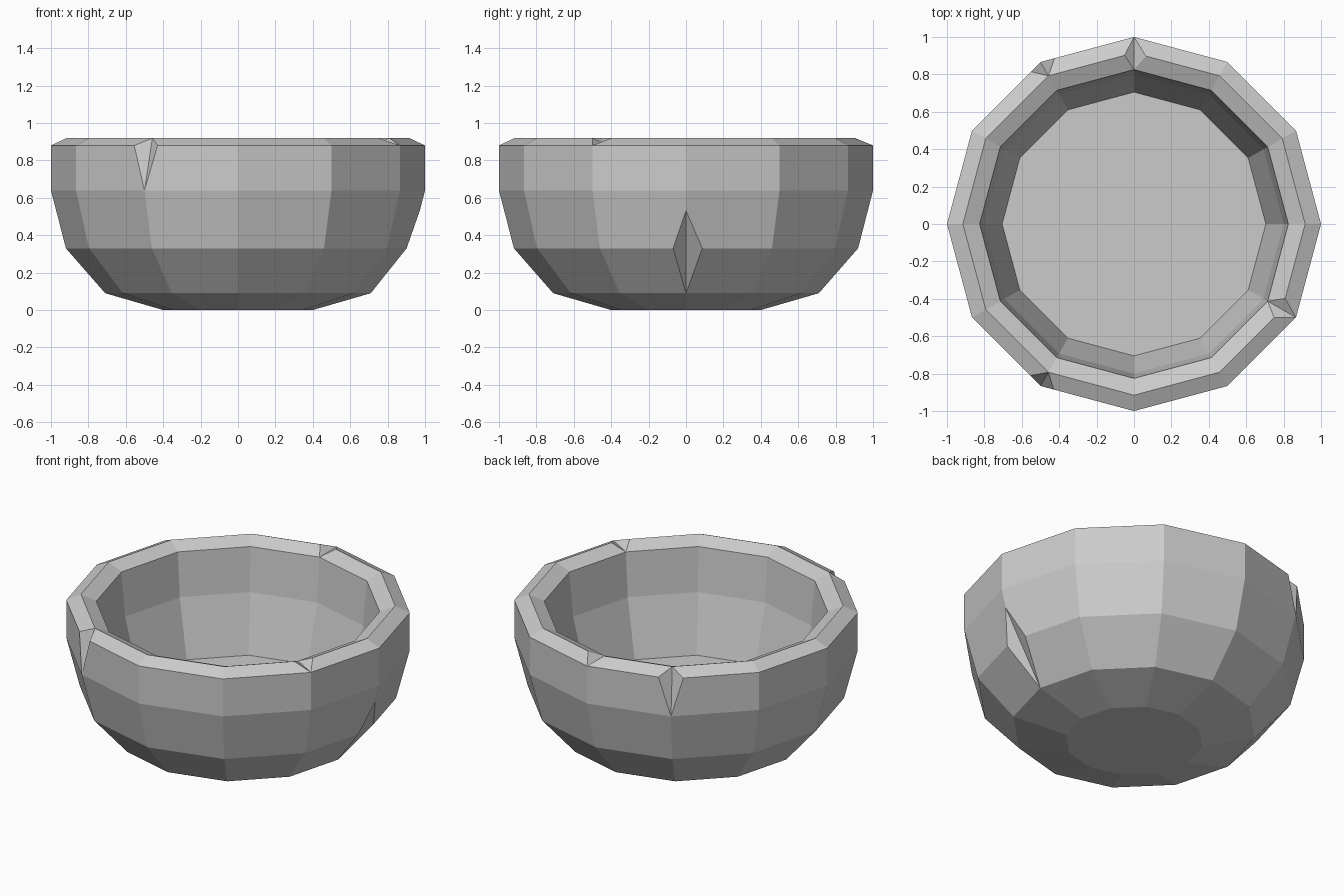
import bpy
import bmesh
import math
from mathutils import Vector

cube = bpy.data.objects.get("Cube")
if cube:
    bpy.data.objects.remove(cube, do_unlink=True)

SIDES = 12
# Radius and height of each ring, from the foot, over the rim, to the inner floor
PROFILE = [(0.40, 0.0), (0.71, 0.09), (0.92, 0.33), (1.0, 0.64), (1.0, 0.88),
           (0.915, 0.92), (0.825, 0.88), (0.80, 0.60), (0.705, 0.24)]

# Chipped corners, (ring, side): (cut clockwise, cut anticlockwise, reach to next ring)
CHIPS = {
    (2, 0): (0.15, 0.19, 0.65),
    (4, 8): (0.15, 0.14, 1.0),
    (4, 4): (0.15, 0.14, 1.0),
    (5, 11): (0.13, 0.13, 1.0),
    (5, 3): (0.14, 0.11, 1.0),
}


def point(ring, side):
    r, z = PROFILE[ring]
    a = math.tau * side / SIDES
    return Vector((r * math.cos(a), r * math.sin(a), z))


def chip_tip(ring, side):
    """Where the chip ends on the edge to the next ring."""
    return point(ring, side).lerp(point(ring + 1, side), CHIPS[ring, side][2])


def corner(ring, side, step, row):
    """Points for one panel corner, moved aside where it is chipped."""
    side %= SIDES
    chip = CHIPS.get((ring, side))
    if not chip:
        return [point(ring, side)]
    cut = point(ring, side).lerp(point(ring, side + step), chip[max(step, 0)])
    if ring == row and chip[2] < 1:
        return [cut, chip_tip(ring, side)]
    return [cut]


bm = bmesh.new()


def face(points):
    bm.faces.new([bm.verts.new(p) for p in points])


# Wall panels
for row in range(len(PROFILE) - 1):
    for side in range(SIDES):
        face(corner(row, side, 1, row)[::-1] + corner(row, side + 1, -1, row)
             + corner(row + 1, side + 1, -1, row) + corner(row + 1, side, 1, row))

# Two facets inside each chip
for ring, side in CHIPS:
    low, tip = point(ring - 1, side), chip_tip(ring, side)
    face([low, tip, corner(ring, side, -1, -1)[0]])
    face([low, corner(ring, side, 1, -1)[0], tip])

# Foot and inner floor
face([point(0, s) for s in reversed(range(SIDES))])
face([point(len(PROFILE) - 1, s) for s in range(SIDES)])

bmesh.ops.remove_doubles(bm, verts=bm.verts, dist=0.0005)
bmesh.ops.recalc_face_normals(bm, faces=bm.faces)
mesh = bpy.data.meshes.new("bowl")
bm.to_mesh(mesh)
bm.free()

# Plain grey stone
stone = bpy.data.materials.new("grey_stone")
stone.use_nodes = True
color = (0.6, 0.6, 0.6, 1.0)
stone.diffuse_color = color
stone.node_tree.nodes["Principled BSDF"].inputs["Base Color"].default_value = color
mesh.materials.append(stone)

bowl = bpy.data.objects.new("bowl", mesh)
bpy.context.collection.objects.link(bowl)
